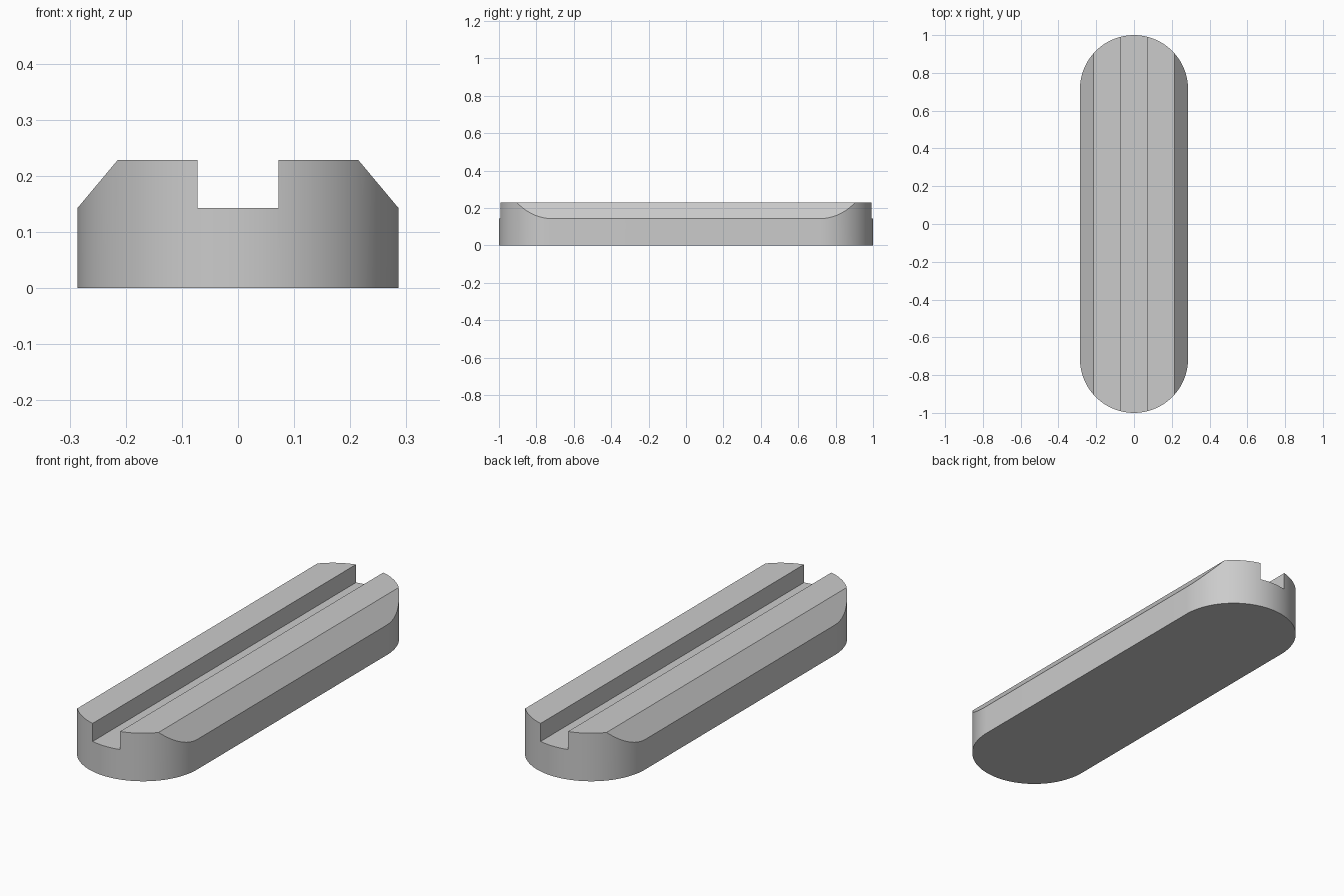
import bpy
import bmesh
from math import sin, cos, pi, radians

cube = bpy.data.objects.get("Cube")
if cube:
    bpy.data.objects.remove(cube, do_unlink=True)

RADIUS = 0.286        # half width, also the radius of the rounded ends
HEIGHT = 0.229
SHOULDER = 0.143      # height of the groove floor and of the bevel's lower edge
GROOVE = 0.072        # half width of the groove
BEVEL = 0.214         # where the bevel meets the top
ARC_STEPS = 64

grey = bpy.data.materials.new("grey metal")
grey.use_nodes = True
grey.diffuse_color = (0.6, 0.6, 0.6, 1)
grey.node_tree.nodes["Principled BSDF"].inputs["Base Color"].default_value = (0.6, 0.6, 0.6, 1)


def prism(name, outline, offset):
    """Extrude a closed outline of 3D points by an offset into a solid."""
    bm = bmesh.new()
    face = bm.faces.new([bm.verts.new(p) for p in outline])
    moved = bmesh.ops.extrude_face_region(bm, geom=[face])["geom"]
    verts = [v for v in moved if isinstance(v, bmesh.types.BMVert)]
    bmesh.ops.translate(bm, vec=offset, verts=verts)
    bmesh.ops.recalc_face_normals(bm, faces=bm.faces)
    mesh = bpy.data.meshes.new(name)
    bm.to_mesh(mesh)
    bm.free()
    mesh.materials.append(grey)
    obj = bpy.data.objects.new(name, mesh)
    bpy.context.collection.objects.link(obj)
    return obj


# Bar with fully rounded ends
centre = 1 - RADIUS
plan = []
for side in (1, -1):
    for i in range(ARC_STEPS + 1):
        a = pi * i / ARC_STEPS
        plan.append((side * RADIUS * cos(a), side * (centre + RADIUS * sin(a)), 0))
bar = prism("grooved_bar", plan, (0, 0, 0.4))

# Lengthwise profile: bevelled shoulders and a central groove, oversized below
slope = (HEIGHT - SHOULDER) / (RADIUS - BEVEL)
outer = RADIUS + 0.04
half = [(outer, -0.1), (outer, SHOULDER - 0.04 * slope),
        (BEVEL, HEIGHT), (GROOVE, HEIGHT), (GROOVE, SHOULDER)]
section = half + [(-x, z) for x, z in reversed(half)]
cutter = prism("profile_cutter", [(x, -1.2, z) for x, z in section], (0, 2.4, 0))
cutter.hide_render = True

# Keep only what lies inside the profile
cut = bar.modifiers.new("profile", 'BOOLEAN')
cut.operation = 'INTERSECT'
cut.solver = 'EXACT'
cut.object = cutter
bpy.ops.object.select_all(action='DESELECT')
bar.select_set(True)
bpy.context.view_layer.objects.active = bar
bpy.ops.object.modifier_apply(modifier=cut.name)
bpy.data.objects.remove(cutter, do_unlink=True)

# Smooth round ends, crisp edges
bpy.ops.object.shade_smooth_by_angle(angle=radians(30))
